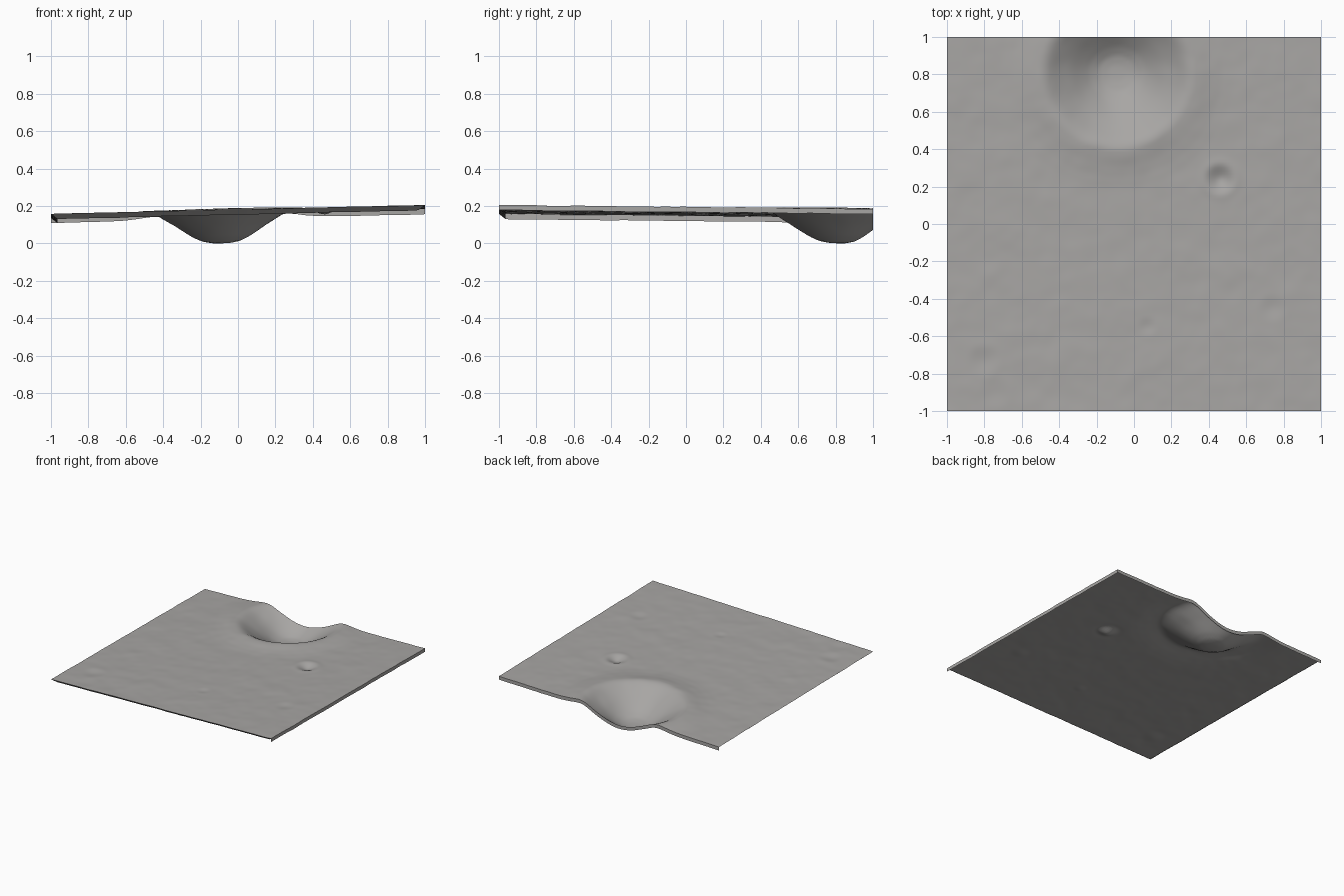
import bpy, bmesh, math
from mathutils import Vector, noise

if "Cube" in bpy.data.objects:
    bpy.data.objects.remove(bpy.data.objects["Cube"])

N = 120          # grid cells per side
SKIRT = 0.028    # depth of the edge wall
INSET = 0.035    # how far the wall leans in under the sheet


def material(name, rgb):
    m = bpy.data.materials.new(name)
    m.diffuse_color = (*rgb, 1)
    m.use_nodes = True
    m.node_tree.nodes["Principled BSDF"].inputs["Base Color"].default_value = m.diffuse_color
    return m


dust = material("grey dust", (0.39, 0.38, 0.37))

# crater cross-section: (radius, height offset from the plain)
BIG = [(0, -.165), (.05, -.163), (.1, -.154), (.15, -.130), (.2, -.097),
       (.25, -.063), (.3, -.031), (.35, .001), (.38, .016), (.41, .022),
       (.45, .018), (.5, .010), (.56, .003), (.62, 0)]
# small pits: x, y, radius, depth
PITS = [(.46, .24, .08, .024), (-.8, -.73, .08, .005),
        (.07, -.55, .05, .004), (.74, -.45, .07, .004), (-.74, -.9, .08, .004)]


def profile(r, pts):
    for (r0, h0), (r1, h1) in zip(pts, pts[1:]):
        if r <= r1:
            return h0 + (h1 - h0) * (r - r0) / (r1 - r0)
    return 0.0


def height(x, y):
    z = 0.160 + 0.0240 * x - 0.0105 * y
    # gentle surface roughness
    z += 0.003 * noise.noise(Vector((x * 5 + y * 2, y * 6 - x * 2, 3.1)))
    z += 0.0015 * noise.noise(Vector((x * 13, y * 13, 7.7)))
    # large crater, cut by the back edge
    dx, dy = x + 0.09, y - 0.81
    if dy > 0:
        dy *= 1.1
    z += 0.965 * profile(math.hypot(dx, dy), BIG)
    # small pits with raised rims
    for px, py, r, d in PITS:
        q = math.hypot(x - px, y - py) / r
        z += -d * math.exp(-(q * 1.6) ** 2) + 0.2 * d * math.exp(-((q - 1.05) * 3) ** 2)
    return z


def finish(bm, name, mats, smooth):
    me = bpy.data.meshes.new(name)
    bm.to_mesh(me)
    bm.free()
    for m in mats:
        me.materials.append(m)
    for p in me.polygons:
        p.use_smooth = smooth
    ob = bpy.data.objects.new(name, me)
    bpy.context.collection.objects.link(ob)
    return ob


# cratered ground sheet
bm = bmesh.new()
bmesh.ops.create_grid(bm, x_segments=N, y_segments=N, size=1)
for v in bm.verts:
    v.co.z = height(v.co.x, v.co.y)
low = min(v.co.z for v in bm.verts)
for v in bm.verts:
    v.co.z -= low
finish(bm, "cratered_ground", [dust], True)

# thin lips hanging from the four edges
EDGES = [("front", (-1, -1), (1, -1), INSET), ("right", (1, -1), (1, 1), 0),
         ("back", (1, 1), (-1, 1), 0), ("left", (-1, 1), (-1, -1), INSET)]
for name, (x0, y0), (x1, y1), inset in EDGES:
    bm = bmesh.new()
    prev = None
    for i in range(N + 1):
        t = i / N
        x, y = x0 + (x1 - x0) * t, y0 + (y1 - y0) * t
        z = height(x, y) - low
        k = 1 - inset
        pair = (bm.verts.new((x * k, y * k, max(z - SKIRT, 0))), bm.verts.new((x, y, z)))
        if prev:
            if inset:
                bm.faces.new((prev[0], pair[0], pair[1], prev[1]))
            else:
                bm.faces.new((prev[1], pair[1], pair[0], prev[0]))
        prev = pair
    finish(bm, name + "_edge_lip", [dust], False)
